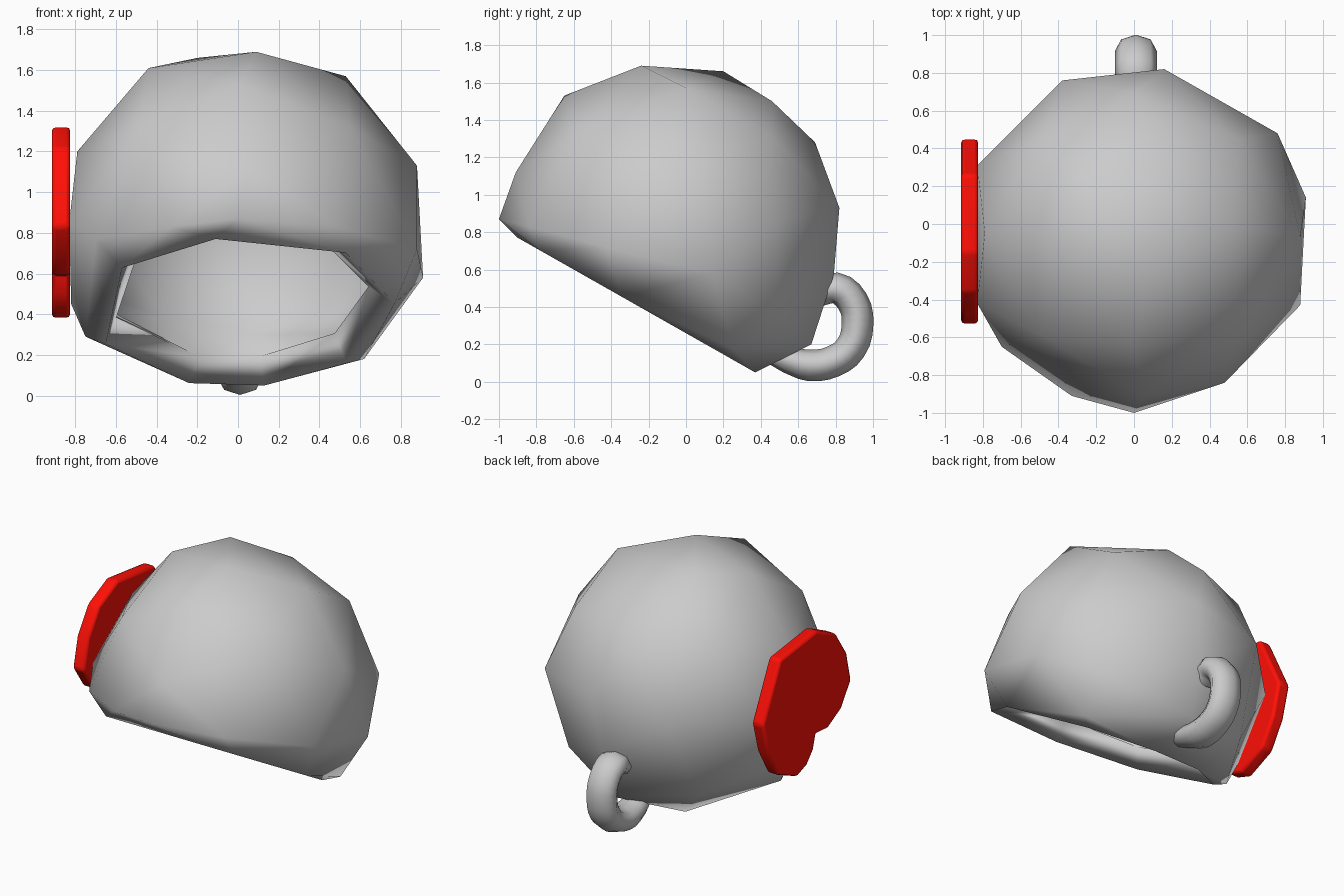
import bpy, bmesh
from mathutils import Vector

if "Cube" in bpy.data.objects:
    bpy.data.objects.remove(bpy.data.objects["Cube"])


def add_object(name, bm):
    mesh = bpy.data.meshes.new(name)
    bm.to_mesh(mesh)
    bm.free()
    obj = bpy.data.objects.new(name, mesh)
    bpy.context.collection.objects.link(obj)
    return obj


# Tilted opening plane of the shell
def rim_z(y):
    return 0.77 - 0.567 * (y + 0.9)


# Faceted dome: hull of rim corners, ring corners and rounded filler corners
rim = [(0.13, 0.37), (-0.24, 0.35), (0.53, 0.18), (-0.65, 0.01),
       (-0.57, -0.65), (-0.11, -0.90), (0.53, -0.78), (0.77, -0.34)]
outer = [(0.0, -1.0, 0.87), (-0.33, -0.91, 0.83), (-0.70, -0.65, 0.77),
         (0.48, -0.84, 0.83), (0.88, -0.43, 0.72), (0.91, 0.14, 0.58),
         (0.76, 0.48, 0.85), (0.16, 0.82, 0.93), (-0.38, 0.76, 0.85),
         (-0.83, 0.31, 0.85), (-0.83, -0.42, 0.85), (-0.82, 0.05, 0.45),
         (0.05, -0.91, 1.12), (0.0, -0.65, 1.53), (0.09, -0.24, 1.69),
         (-0.20, 0.20, 1.66), (0.10, 0.46, 1.50), (0.0, 0.69, 1.28),
         (0.10, 0.79, 0.57), (0.08, 0.67, 0.20), (-0.44, -0.10, 1.61),
         (0.53, 0.0, 1.57), (0.88, -0.07, 1.13), (-0.79, -0.05, 1.20),
         (0.56, 0.50, 0.36), (-0.46, 0.50, 0.30), (-0.75, 0.02, 0.29),
         (0.62, 0.25, 0.18)]
centre = Vector((0.03, -0.07, 0.80))
filler = [centre + Vector((sx, sy, 1)).normalized() * 0.9
          for sx in (-1, 1) for sy in (-1, 1)]

bm = bmesh.new()
for p in [(x, y, rim_z(y)) for x, y in rim] + outer + filler:
    bm.verts.new(p)
bmesh.ops.convex_hull(bm, input=bm.verts[:])
bmesh.ops.delete(bm, geom=[v for v in bm.verts if not v.link_faces], context='VERTS')
bmesh.ops.recalc_face_normals(bm, faces=bm.faces[:])
cap = [f for f in bm.faces
       if all(abs(v.co.z - rim_z(v.co.y)) < 1e-3 for v in f.verts)]
bmesh.ops.delete(bm, geom=cap, context='FACES')
for f in bm.faces:
    f.smooth = True
shell = add_object("dome_shell", bm)
thick = shell.modifiers.new("thickness", 'SOLIDIFY')
thick.thickness = 0.16
thick.offset = -1

# Red side pad with a notch in its lower front edge
outline = [(0.26, 1.27), (-0.15, 1.32), (-0.36, 1.22), (-0.48, 1.04), (-0.53, 0.83),
           (-0.42, 0.67), (-0.27, 0.59), (-0.14, 0.60), (-0.11, 0.50), (-0.04, 0.42),
           (0.07, 0.38), (0.28, 0.47), (0.39, 0.66), (0.45, 0.88)]
bm = bmesh.new()
face = bm.faces.new([bm.verts.new((-0.915, y, z)) for y, z in outline])
ext = bmesh.ops.extrude_face_region(bm, geom=[face])
bmesh.ops.translate(bm, vec=(0.09, 0, 0),
                    verts=[g for g in ext["geom"] if isinstance(g, bmesh.types.BMVert)])
bmesh.ops.recalc_face_normals(bm, faces=bm.faces[:])
pad = add_object("side_pad", bm)
bev = pad.modifiers.new("soft_edge", 'BEVEL')
bev.width = 0.018
bev.segments = 2
red = bpy.data.materials.new("red")
red.diffuse_color = (1.0, 0.005, 0.002, 1)
red.use_nodes = True
red.node_tree.nodes["Principled BSDF"].inputs["Base Color"].default_value = red.diffuse_color
pad.data.materials.append(red)
bpy.ops.object.select_all(action='DESELECT')
pad.select_set(True)
bpy.context.view_layer.objects.active = pad
bpy.ops.object.shade_smooth_by_angle(angle=0.7)

# Curved loop at the back, its ends buried in the shell wall
path = [(0.71, 0.47), (0.80, 0.50), (0.89, 0.43), (0.917, 0.31),
        (0.88, 0.18), (0.79, 0.11), (0.66, 0.088), (0.54, 0.12), (0.43, 0.15)]
curve = bpy.data.curves.new("back_loop", 'CURVE')
curve.dimensions = '3D'
curve.bevel_depth = 0.085
curve.bevel_resolution = 2
curve.resolution_u = 3
curve.use_fill_caps = True
spline = curve.splines.new('BEZIER')
spline.bezier_points.add(len(path) - 1)
for bp, (y, z) in zip(spline.bezier_points, path):
    bp.co = (0, y, z)
    bp.handle_left_type = bp.handle_right_type = 'AUTO'
spline.bezier_points[-1].radius = 0.5
spline.bezier_points[-2].radius = 0.85
spline.bezier_points[0].radius = 0.8
loop = bpy.data.objects.new("back_loop", curve)
loop.location.x = 0.01
loop.scale.x = 1.3
bpy.context.collection.objects.link(loop)
